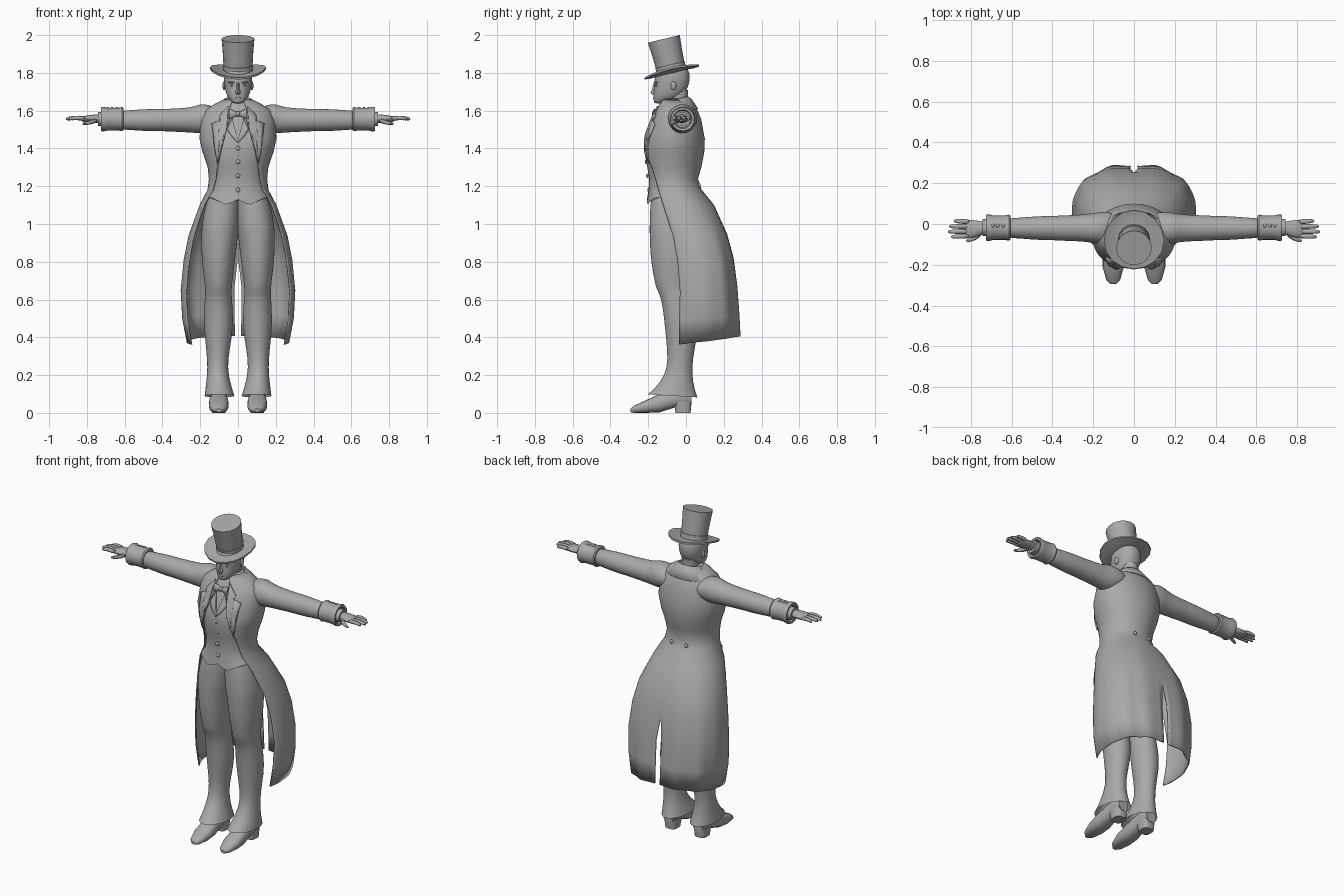
import bpy, bmesh
from math import sin, cos, pi, radians, sqrt
from mathutils import Vector, Matrix

cube = bpy.data.objects.get("Cube")
if cube:
    bpy.data.objects.remove(cube, do_unlink=True)

GREY = (0.4, 0.4, 0.4, 1)
mat = bpy.data.materials.new("plain_grey")
mat.use_nodes = True
mat.diffuse_color = GREY
mat.node_tree.nodes["Principled BSDF"].inputs["Base Color"].default_value = GREY


def spow(v, p):
    return abs(v) ** p * (1 if v >= 0 else -1)


def finish(name, bm, mirror=False, thick=0, sub=0):
    """Turn a bmesh into a smooth object with its modifiers."""
    bmesh.ops.recalc_face_normals(bm, faces=bm.faces[:])
    mesh = bpy.data.meshes.new(name)
    bm.to_mesh(mesh)
    bm.free()
    mesh.materials.append(mat)
    obj = bpy.data.objects.new(name, mesh)
    bpy.context.collection.objects.link(obj)
    bpy.ops.object.select_all(action='DESELECT')
    obj.select_set(True)
    bpy.context.view_layer.objects.active = obj
    bpy.ops.object.shade_smooth_by_angle(angle=radians(42))
    if mirror:
        obj.modifiers.new("Mirror", 'MIRROR')
    if thick:
        solid = obj.modifiers.new("Solidify", 'SOLIDIFY')
        solid.thickness = thick
        solid.offset = 0
    if sub:
        smooth = obj.modifiers.new("Subdivision", 'SUBSURF')
        smooth.levels = smooth.render_levels = sub
    return obj


def loft(name, rings, closed=True, caps=True, **kw):
    """Skin a list of point rings."""
    bm = bmesh.new()
    rows = [[bm.verts.new(p) for p in ring] for ring in rings]
    n = len(rows[0])
    for low, high in zip(rows, rows[1:]):
        for i in range(n if closed else n - 1):
            j = (i + 1) % n
            bm.faces.new((low[i], low[j], high[j], high[i]))
    if closed and caps:
        bm.faces.new(rows[0])
        bm.faces.new(rows[-1])
    return finish(name, bm, **kw)


def level(z, a, yf, yb, cx=0, yc=None, p=1, back=None, n=20):
    """Horizontal ring from its half width, front and back."""
    yc = (yf + yb) / 2 if yc is None else yc
    pts = []
    for i in range(n):
        t = 2 * pi * i / n
        behind = sin(t) > 0
        depth = yb - yc if behind else yc - yf
        q = back if behind and back else p
        pts.append((cx + a * spow(cos(t), q), yc + depth * spow(sin(t), q), z))
    return pts


def across(x, y, z, ry, rz, n=14):
    """Ring facing along x."""
    return [(x, y + ry * cos(2 * pi * i / n), z + rz * sin(2 * pi * i / n)) for i in range(n)]


def blob(name, centre, size, mirror=False):
    bm = bmesh.new()
    bmesh.ops.create_uvsphere(bm, u_segments=12, v_segments=8, radius=1)
    bmesh.ops.scale(bm, vec=size, verts=bm.verts)
    bmesh.ops.translate(bm, vec=centre, verts=bm.verts)
    return finish(name, bm, mirror=mirror)


# Upper body: height, half width, front, middle, back, coat opening angle
BODY = [(1.66, .06, -.115, -.055, 0, -70), (1.635, .11, -.13, -.05, .03, -74),
        (1.6, .165, -.15, -.05, .05, -76), (1.55, .188, -.172, -.05, .07, -78),
        (1.45, .192, -.212, -.06, .088, -70), (1.38, .176, -.22, -.065, .085, -62),
        (1.3, .149, -.205, -.07, .07, -48), (1.24, .143, -.195, -.07, .052, -41)]
SKIRT = [(1.18, .158, -.2, -.06, .08, -35), (1.1, .2, -.2, -.04, .145, -28),
         (.94, .258, -.16, .02, .215, -27), (.81, .284, -.15, .05, .25, -26),
         (.65, .3, -.14, .06, .272, -25), (.5, .292, -.15, .06, .282, -25),
         (.375, .268, -.15, .06, .288, -25)]
BOX = .92
GAP = .008


def front_y(x, z):
    """Front surface of the coat at chest height."""
    for hi, lo in zip(BODY, BODY[1:]):
        if lo[0] <= z:
            break
    f = (z - lo[0]) / (hi[0] - lo[0])
    w, yf, yc = (lo[k] + f * (hi[k] - lo[k]) for k in (1, 2, 3))
    c = min(abs(x) / (w + GAP), 1) ** (1 / BOX)
    return yc - (yc - yf + GAP) * sqrt(max(0, 1 - c * c)) ** BOX


def plate(name, outline, lift):
    """Thin mirrored panel laid on the chest."""
    bm = bmesh.new()
    bm.faces.new([bm.verts.new((x, 0, z)) for x, z in outline])
    bmesh.ops.triangulate(bm, faces=bm.faces[:])
    bmesh.ops.subdivide_edges(bm, edges=bm.edges[:], cuts=3, use_grid_fill=True)
    for v in bm.verts:
        v.co.y = front_y(v.co.x, v.co.z) - lift
    return finish(name, bm, mirror=True, thick=.007)


# Waistcoat with a pointed hem
vest = [level(z, w, yf, yb, yc=yc, p=BOX, back=1, n=40) for z, w, yf, yc, yb, _ in BODY]
vest.append(level(1.18, .148, -.198, .05, yc=-.07, p=BOX, back=1, n=40))
hem = level(1.14, .168, -.207, .05, yc=-.07, p=.8, back=1, n=40)
vest.append([(x, y, z - max(0, .04 - .5 * abs(abs(x) - .06)) * (y < -.1)) for x, y, z in hem])
loft("waistcoat", vest)

# Tailcoat: one sheet open at the front, with a back vent
coat = []
for z, w, yf, yc, yb, start in [(r[0], r[1] + GAP, r[2] - GAP, r[3], r[4] + GAP, r[5])
                                for r in BODY] + SKIRT:
    drop = max(0, (1.1 - z) / .7)
    end = 88.2 if z < .75 else 90
    ring = []
    for i in range(37):
        a = radians(start + (end - start) * i / 36)
        depth = yb - yc if a > 0 else yc - yf
        p = min(1, max(.8, .8 + (z - 1) * 1.2)) if a > 0 else BOX
        fold = 1 + .025 * drop * sin(11 * a + .6) * max(0, sin(a))
        x = 0 if i == 36 and end == 90 else w * abs(cos(a)) ** p * fold
        ring.append((x, yc + depth * spow(sin(a), p) * fold, z + .03 * drop * sin(a)))
    coat.append(ring)
loft("tailcoat", coat, closed=False, mirror=True, thick=.007)

# Folded collar, lapels and waistcoat lapels
collar = []
for z, w, yb in ((1.645, .062, .005), (1.672, .07, .012), (1.66, .086, .028), (1.608, .16, .062)):
    arc = [radians(-40 + 130 * i / 14) for i in range(15)]
    collar.append([(w * max(0, cos(a)), -.05 + (yb + .05) * sin(a), z - .012 * (1 - sin(a)))
                   for a in arc])
loft("coat_collar", collar, closed=False, mirror=True, thick=.006)
plate("lapel", [(.05, 1.625), (.1, 1.572), (.092, 1.552), (.138, 1.53), (.122, 1.4),
                (.108, 1.32), (.09, 1.4), (.06, 1.5)], .01)
plate("waistcoat_lapel", [(.03, 1.56), (.058, 1.5), (.03, 1.46), (0, 1.43), (0, 1.445)], -.003)

# Buttons
for i, z in enumerate((1.4, 1.33, 1.255, 1.18)):
    blob(f"waistcoat_button_{i + 1}", (0, -.217 + .09 * (1.4 - z), z), (.012, .007, .012))
blob("back_button", (.05, .07, 1.205), (.012, .008, .012), mirror=True)
for i in range(3):
    blob(f"cuff_button_{i + 1}", (.642 + .025 * i, -.008, 1.613), (.009, .009, .006), mirror=True)

# Trousers: the two legs overlap slightly at the hips
LEG = [(1.17, .07, .078, -.182, .045), (1.1, .082, .092, -.19, .055), (1.02, .09, .1, -.194, .06),
       (.95, .097, .099, -.194, .06), (.9, .1, .096, -.193, .057), (.8, .104, .089, -.187, .05),
       (.7, .104, .075, -.168, .04), (.655, .104, .071, -.158, .036), (.615, .104, .071, -.132, .035),
       (.5, .103, .08, -.117, .058), (.4, .104, .073, -.107, .06), (.28, .108, .054, -.095, .035),
       (.2, .107, .057, -.112, .033), (.13, .102, .071, -.165, .045), (.09, .098, .08, -.205, .062)]
trousers = [level(z, a, yf, yb, cx=cx, p=.9 if z > .92 else 1) for z, cx, a, yf, yb in LEG]
trousers[-1] = [(x, y, z - .06 * (y + .07)) for x, y, z in trousers[-1]]
for name, side in (("left_trouser_leg", 1), ("right_trouser_leg", -1)):
    loft(name, [[(side * x, y, z) for x, y, z in ring] for ring in trousers], caps=False, sub=1)

# Shoes
SHOE = [(-.295, .014, .004, .022), (-.275, .034, 0, .038), (-.21, .052, 0, .068),
        (-.14, .052, .003, .1), (-.08, .044, .022, .12), (-.02, .044, .04, .13), (.03, .034, .04, .12)]
shoe = []
for y, w, lo, hi in SHOE:
    mid, half = (lo + hi) / 2, (hi - lo) / 2
    shoe.append([(.102 + w * spow(cos(pi * i / 8), .8), y, mid + half * spow(sin(pi * i / 8), .8))
                 for i in range(16)])
loft("shoe", shoe, mirror=True)
loft("shoe_heel", [level(0, .036, -.055, .024, cx=.102, p=.6), level(.06, .042, -.065, .03, cx=.102, p=.6)],
     mirror=True)

# Sleeves and cuffs
SLEEVE = [(.08, .07, .05), (.13, .08, .066), (.17, .079, .078), (.2, .074, .079), (.25, .066, .066),
          (.33, .064, .063), (.39, .06, .059), (.45, .06, .06), (.52, .055, .057), (.58, .05, .052),
          (.64, .047, .05)]
loft("sleeve", [across(x, -.02, 1.557 if x < .22 else 1.55, ry, rz, 20) for x, ry, rz in SLEEVE],
     mirror=True, sub=1)
CUFF = [(.612, .05), (.606, .058), (.614, .064), (.632, .06), (.69, .06), (.715, .066),
        (.726, .062), (.724, .05), (.705, .045)]
loft("cuff", [across(x, -.018, 1.555, r, r, 20) for x, r in CUFF], mirror=True)
loft("shirt_cuff", [across(x, -.018, 1.555, r, r * .9) for x, r in ((.69, .042), (.742, .042), (.742, .034))],
     mirror=True)

# Hands
PALM = [(.72, -.02, 1.556, .028, .025), (.75, -.02, 1.558, .034, .023),
        (.79, -.024, 1.557, .046, .02), (.835, -.024, 1.554, .047, .014)]
loft("palm", [across(*row) for row in PALM], mirror=True, sub=1)
for name, y, tip in (("little", .01, .885), ("ring", -.013, .908), ("middle", -.036, .914), ("index", -.058, .898)):
    spread = .15 * (y + .024)
    rows = [(.8 + (tip - .8) * f, y + spread * f, 1.556 + .012 * sin(2.6 * f) - .008 * f, r, r)
            for f, r in ((0, .014), (.5, .013), (.85, .011), (1, .006))]
    loft(name + "_finger", [across(*row, 8) for row in rows], mirror=True, sub=1)
THUMB = [(.745, -.04, 1.55, .018, .016), (.775, -.066, 1.54, .015, .013),
         (.805, -.078, 1.533, .012, .011), (.825, -.082, 1.53, .006, .006)]
loft("thumb", [across(*row, 8) for row in THUMB], mirror=True, sub=1)

# Neck, shirt collar and bow tie
loft("neck", [level(1.58, .055, -.12, .01), level(1.64, .046, -.105, .008), level(1.71, .047, -.1, .012)])
loft("shirt_collar", [level(1.6, .062, -.135, .005), level(1.655, .053, -.118, .01),
                      level(1.65, .045, -.1, .005)], caps=False)
BOW = [(.004, .008, .011), (.02, .013, .017), (.04, .013, .026), (.047, .009, .024)]
loft("bow_tie_wing", [across(x, -.165, 1.583, ry, rz) for x, ry, rz in BOW], mirror=True)
blob("bow_tie_knot", (0, -.168, 1.583), (.012, .013, .014))

# Head and face
HEAD = [(1.638, .018, -.165, -.12), (1.646, .034, -.172, -.08), (1.67, .056, -.172, -.035),
        (1.7, .066, -.172, 0), (1.74, .074, -.168, .018), (1.78, .077, -.168, .022),
        (1.82, .072, -.155, .016), (1.85, .05, -.13, -.02)]
loft("head", [level(*row, p=.9) for row in HEAD], sub=1)
NOSE = [(1.75, .007, -.172), (1.715, .01, -.18), (1.695, .014, -.189), (1.685, .01, -.178)]
loft("nose", [level(z, a, yf, -.15, n=10) for z, a, yf in NOSE])
blob("brow", (.03, -.156, 1.75), (.022, .011, .006), mirror=True)
blob("eye", (.03, -.156, 1.734), (.013, .008, .006), mirror=True)
blob("lips", (0, -.167, 1.668), (.018, .007, .006))
blob("ear", (.073, -.066, 1.732), (.009, .015, .024), mirror=True)

# Top hat, tipped forward with the brim sides curled up
TILT = Matrix.Translation((0, -.075, 1.803)) @ Matrix.Rotation(radians(13.5), 4, 'X')


def hat_ring(r, h):
    ring = []
    for i in range(16):
        x, y = r * cos(pi * i / 8), r * sin(pi * i / 8)
        ring.append(TILT @ Vector((x, y, h + (x * x if r > .1 else 0))))
    return ring


loft("top_hat", [hat_ring(r, h) for r, h in ((.087, .182), (.081, .11), (.076, .012), (.11, .004), (.148, .006),
                                             (.148, -.004), (.11, -.006), (.076, -.004))])
loft("hat_band", [hat_ring(r, h) for r, h in ((.075, .01), (.079, .012), (.08, .04), (.076, .042))], caps=False)
